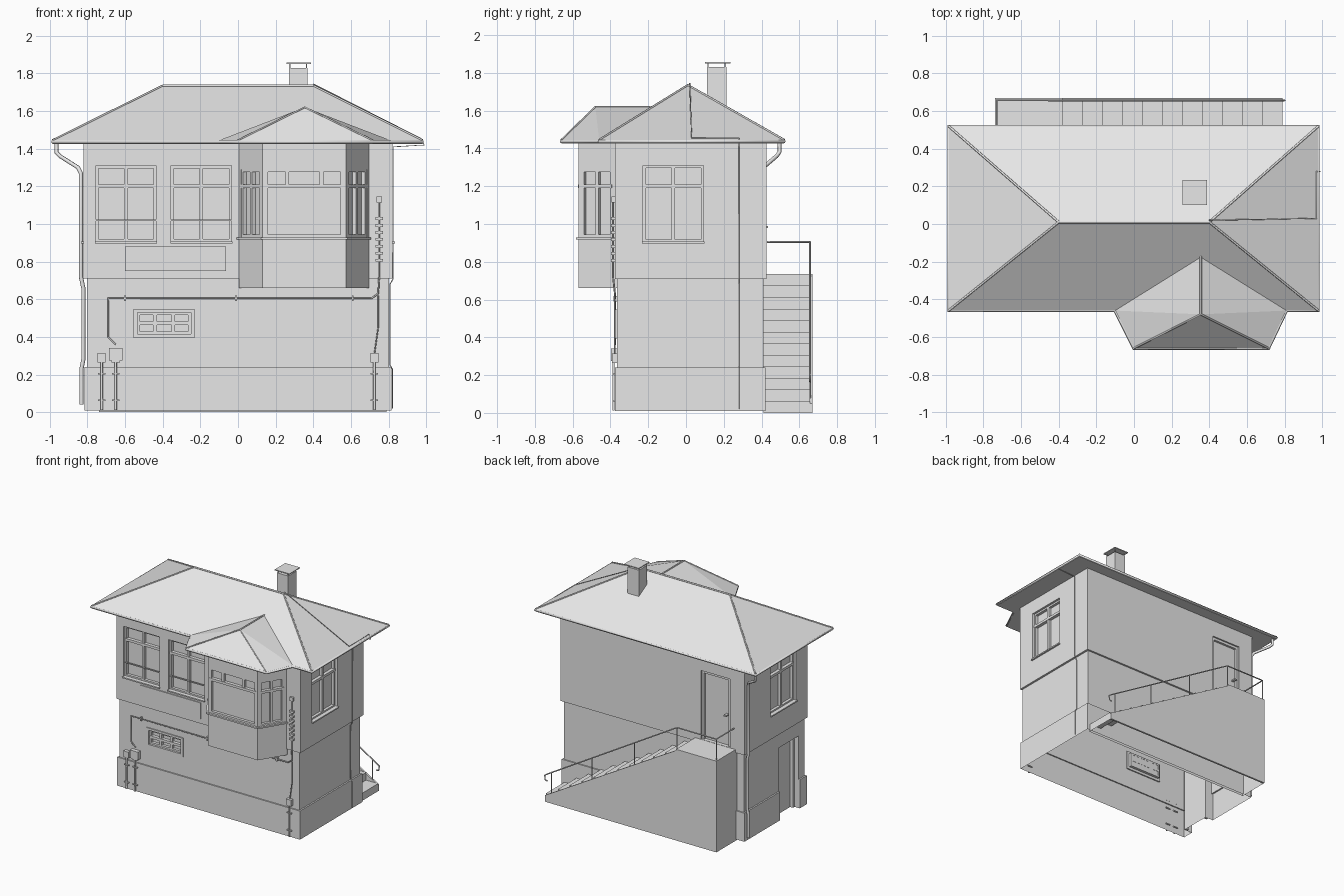
import bpy, bmesh
from math import radians
from mathutils import Matrix, Vector

cube = bpy.data.objects.get("Cube")
if cube:
    bpy.data.objects.remove(cube, do_unlink=True)

GREY = bpy.data.materials.new("plain_grey")
GREY.use_nodes = True
GREY.diffuse_color = (0.8, 0.8, 0.8, 1)
GREY.node_tree.nodes["Principled BSDF"].inputs["Base Color"].default_value = (0.8, 0.8, 0.8, 1)


def finish(name, bm):
    bmesh.ops.recalc_face_normals(bm, faces=bm.faces[:])
    mesh = bpy.data.meshes.new(name)
    bm.to_mesh(mesh)
    bm.free()
    mesh.materials.append(GREY)
    ob = bpy.data.objects.new(name, mesh)
    bpy.context.collection.objects.link(ob)
    return ob


def add_box(bm, lo, hi, mat=Matrix()):
    lo, hi = Vector(lo), Vector(hi)
    m = mat @ Matrix.Translation((lo + hi) / 2) @ Matrix.Diagonal((*(hi - lo), 1))
    bmesh.ops.create_cube(bm, size=1, matrix=m)


def boxes(name, items, mat=Matrix()):
    bm = bmesh.new()
    for lo, hi in items:
        add_box(bm, lo, hi, mat)
    return finish(name, bm)


def prism(name, pts, shift):
    """Extrude a closed outline of 3D points by a vector."""
    bm = bmesh.new()
    face = bm.faces.new([bm.verts.new(p) for p in pts])
    out = bmesh.ops.extrude_face_region(bm, geom=[face], use_keep_orig=True)
    verts = [g for g in out["geom"] if isinstance(g, bmesh.types.BMVert)]
    bmesh.ops.translate(bm, verts=verts, vec=shift)
    return finish(name, bm)


def hull(name, pts):
    bm = bmesh.new()
    for p in pts:
        bm.verts.new(p)
    bmesh.ops.convex_hull(bm, input=bm.verts[:])
    return finish(name, bm)


def tube(name, pts, r, closed=False):
    cu = bpy.data.curves.new(name, "CURVE")
    cu.dimensions = "3D"
    cu.bevel_depth, cu.bevel_resolution, cu.use_fill_caps = r, 1, True
    sp = cu.splines.new("POLY")
    sp.points.add(len(pts) - 1)
    for p, co in zip(sp.points, pts):
        p.co = (*co, 1)
    sp.use_cyclic_u = closed
    cu.materials.append(GREY)
    ob = bpy.data.objects.new(name, cu)
    bpy.context.collection.objects.link(ob)
    select(ob)
    bpy.ops.object.convert(target="MESH")


def select(ob):
    bpy.ops.object.select_all(action="DESELECT")
    ob.select_set(True)
    bpy.context.view_layer.objects.active = ob


def place(x, y, angle):
    """Wall frame: local x runs along the wall, local -y points outward."""
    return Matrix.Translation((x, y, 0)) @ Matrix.Rotation(radians(angle), 4, "Z")


def cut(target, openings):
    bm = bmesh.new()
    for mat, w, z0, z1, depth in openings:
        add_box(bm, (-w / 2, -0.05, z0), (w / 2, depth, z1), mat)
    cutter = finish("opening_cutter", bm)
    cutter.hide_render = True
    mod = target.modifiers.new("openings", "BOOLEAN")
    mod.operation, mod.solver, mod.object = "DIFFERENCE", "EXACT", cutter
    select(target)
    bpy.ops.object.modifier_apply(modifier=mod.name)
    bpy.data.objects.remove(cutter, do_unlink=True)


def window(name, mat, w, z0, z1, depth, upper, lower, transom, rail=None):
    """Frame with transom; upper and lower hold mullion positions as fractions."""
    f, a, b = 0.014, depth - 0.022, depth + 0.002
    h = w / 2
    items = [((-h, a, z0), (-h + f, b, z1)), ((h - f, a, z0), (h, b, z1)),
             ((-h, a, z0), (h, b, z0 + f)), ((-h, a, z1 - f), (h, b, z1)),
             ((-h, a - 0.004, transom - 0.01), (h, b, transom + 0.01))]
    for marks, lo, hi in ((upper, transom, z1), (lower, z0, transom)):
        for t in marks:
            x = -h + t * w
            items.append(((x - 0.01, a, lo), (x + 0.01, b, hi)))
    if rail:
        items.append(((-h, 0.004, rail - 0.004), (h, 0.012, rail + 0.004)))
    boxes(name, items, mat)


# House body: plinth, lower storey and slightly wider upper storey, open below
bm = bmesh.new()
LEVELS = [(0.01, 0.815, -0.375, 0.42), (0.24, 0.815, -0.375, 0.42), (0.24, 0.803, -0.365, 0.41),
          (0.71, 0.803, -0.365, 0.41), (0.71, 0.82, -0.377, 0.425), (1.43, 0.82, -0.377, 0.425)]
rings = [[bm.verts.new(p) for p in ((-x, a, z), (x, a, z), (x, b, z), (-x, b, z))]
         for z, x, a, b in LEVELS]
for r, s in zip(rings, rings[1:]):
    for i in range(4):
        j = (i + 1) % 4
        bm.faces.new((r[i], r[j], s[j], s[i]))
bm.faces.new(rings[0])
bm.faces.new(rings[-1])
body = finish("house_walls", bm)

main_windows = {"front_window_a": place(-0.595, -0.377, 0), "front_window_b": place(-0.195, -0.377, 0),
                "left_window": place(0.82, -0.067, 90), "right_window": place(-0.82, -0.067, -90)}
back_door = place(-0.56, 0.425, 180)
side_door = place(-0.803, -0.16, -90)
cellar = place(-0.393, -0.365, 0)
cut(body, [(m, 0.32, 0.905, 1.31, 0.04) for m in main_windows.values()]
    + [(back_door, 0.26, 0.737, 1.29, 0.03), (side_door, 0.25, -0.05, 0.59, 0.06),
       (cellar, 0.285, 0.415, 0.53, 0.03)])
bm = bmesh.new()
bm.from_mesh(body.data)
bmesh.ops.delete(bm, geom=[f for f in bm.faces if f.normal.z < -0.9 and f.calc_center_median().z < 0.02],
                 context="FACES")
bm.to_mesh(body.data)
bm.free()

for name, m in main_windows.items():
    window(name, m, 0.32, 0.905, 1.31, 0.04, [0.5], [0.5], 1.2, 1.02 if "front" in name else None)
    boxes(name + "_sill", [((-0.165, -0.014, 0.897), (0.165, 0.03, 0.907))], m)

# Doors, cellar window and sign board
boxes("back_door", [((-0.13, 0.012, 0.737), (-0.11, 0.032, 1.29)), ((0.11, 0.012, 0.737), (0.13, 0.032, 1.29)),
                    ((-0.13, 0.012, 1.27), (0.13, 0.032, 1.29)), ((0.08, -0.01, 0.98), (0.1, 0.03, 0.99))], back_door)
boxes("side_door_frame", [((-0.125, 0.035, 0.01), (-0.105, 0.062, 0.59)), ((0.105, 0.035, 0.01), (0.125, 0.062, 0.59)),
                          ((-0.125, 0.035, 0.57), (0.125, 0.062, 0.59))], side_door)
window("cellar_window", cellar, 0.285, 0.415, 0.53, 0.03, [0.33, 0.67], [0.33, 0.67], 0.4725)
boxes("cellar_window_surround", [((-0.163, -0.008, 0.395), (-0.142, 0.01, 0.547)), ((0.142, -0.008, 0.395), (0.163, 0.01, 0.547)),
                                 ((-0.163, -0.008, 0.395), (0.163, 0.01, 0.415)), ((-0.163, -0.008, 0.53), (0.163, 0.01, 0.547))], cellar)
boxes("sign_board", [((-0.6, -0.385, 0.75), (-0.065, -0.37, 0.88))])

# Bay window
BAY = [(0.005, -0.36), (0.005, -0.377), (0.13, -0.57), (0.575, -0.57), (0.695, -0.377), (0.695, -0.36)]
bay = prism("bay_walls", [(x, y, 0.66) for x, y in BAY], (0, 0, 0.77))
bay_windows = {"bay_front_window": (place(0.3525, -0.57, 0), 0.415),
               "bay_right_window": (place(0.0675, -0.4735, -57), 0.19),
               "bay_left_window": (place(0.635, -0.4735, 58.2), 0.19)}
cut(bay, [(m, w, 0.93, 1.29, 0.025) for m, w in bay_windows.values()])
for name, (m, w) in bay_windows.items():
    front = "front" in name
    window(name, m, w, 0.93, 1.29, 0.025, [0.28, 0.72] if front else [0.5], [] if front else [0.5], 1.2)
prism("bay_sill", [(x, y, 0.917) for x, y in
                   ((-0.012, -0.37), (0.122, -0.583), (0.583, -0.583), (0.712, -0.37))], (0, 0, 0.012))

# Roof: eaves slab, hipped main roof, bay roof, gutter and ridge caps
EAVES = [(-0.985, -0.46), (-0.1, -0.46), (0, -0.66), (0.715, -0.66),
         (0.81, -0.46), (0.98, -0.46), (0.98, 0.52), (-0.985, 0.52)]
prism("eaves", [(x, y, 1.425) for x, y in EAVES], (0, 0, 0.02))
corners = [(*EAVES[i], 1.445) for i in (0, 5, 6, 7)]
ridge = [(-0.4, 0.01, 1.735), (0.4, 0.01, 1.735)]
hull("main_roof", corners + ridge)
bay_ridge = [(0.355, -0.48, 1.62), (0.355, -0.17, 1.62)]
hull("bay_roof", [(*p, 1.445) for p in EAVES[1:5]] + bay_ridge)
tube("gutter", [(x, y, 1.437) for x, y in EAVES], 0.01, True)
tube("ridge_cap", ridge, 0.007)
tube("bay_ridge_cap", bay_ridge, 0.006)
for c, end in zip(corners, (0, 1, 1, 0)):
    tube("hip_cap", [c, ridge[end]], 0.006)
for x, y in EAVES[2:4]:
    tube("bay_hip_cap", [(x, y, 1.445), bay_ridge[0]], 0.005)

# Chimney with raised cover
boxes("chimney", [((0.27, 0.11, 1.55), (0.37, 0.215, 1.83))])
boxes("chimney_cover", [((0.257, 0.1, 1.85), (0.388, 0.235, 1.857))]
      + [((x, y, 1.82), (x + 0.006, y + 0.006, 1.852)) for x in (0.272, 0.362) for y in (0.113, 0.205)])

# Outside stairs with landing and side wall
STEPS = 11
run, rise = 1.17 / STEPS, 0.735 / (STEPS + 1)
profile = [(0.79, 0.41, 0)]
for i in range(STEPS + 1):
    x = 0.79 - run * i
    profile += [(x, 0.41, rise * (i + 1)), (x - run if i < STEPS else -0.74, 0.41, rise * (i + 1))]
profile.append((-0.74, 0.41, 0))
stairs = prism("stairs", profile, (0, 0.246, 0))
bm = bmesh.new()
bm.from_mesh(stairs.data)
bmesh.ops.delete(bm, geom=[f for f in bm.faces if f.normal.z < -0.9], context="FACES")
bm.to_mesh(stairs.data)
bm.free()
prism("stair_side_wall", [(x, 0.655, z) for x, z in
                          ((0.79, 0), (0.79, 0.05), (-0.38, 0.725), (-0.38, 0.735), (-0.74, 0.735), (-0.74, 0))], (0, 0.015, 0))

# Handrail and posts
tube("handrail", [(-0.73, 0.43, 0.905), (-0.73, 0.657, 0.905), (-0.38, 0.657, 0.905), (0.77, 0.657, 0.225),
                  (0.8, 0.657, 0.205), (0.795, 0.657, 0.17), (0.775, 0.657, 0.165)], 0.005)
for x in (-0.73, -0.38, 0.0, 0.38, 0.74):
    top = 0.905 - max(0, x + 0.38) * 0.591
    tube("rail_post", [(x, 0.657, top - 0.2), (x, 0.657, top)], 0.004)

# Downpipe at the back right corner, and lightning wire on the left side
tube("downpipe", [(-0.965, 0.495, 1.43), (-0.965, 0.495, 1.38), (-0.945, 0.48, 1.36), (-0.85, 0.41, 1.3),
                  (-0.835, 0.395, 1.27), (-0.835, 0.395, 0.72), (-0.822, 0.395, 0.66),
                  (-0.822, 0.395, 0.28), (-0.832, 0.395, 0.23), (-0.832, 0.395, 0.04)], 0.011)
tube("lightning_wire", [(0.4, 0.02, 1.745), (0.97, 0.03, 1.455), (0.97, 0.28, 1.455), (0.99, 0.28, 1.42),
                        (0.825, 0.28, 1.41), (0.825, 0.28, 0.71), (0.808, 0.28, 0.68), (0.808, 0.28, 0.25),
                        (0.82, 0.28, 0.23), (0.82, 0.28, 0.02)], 0.003)

# Conduits, junction boxes and insulators on the front wall
Y = -0.376
tube("long_conduit", [(-0.65, Y, 0.36), (-0.69, Y, 0.4), (-0.69, Y, 0.605), (0.71, Y, 0.605), (0.745, Y, 0.63),
                      (0.75, Y - 0.01, 0.72), (0.75, Y - 0.01, 1.12)], 0.005)
tube("short_conduit", [(0.725, Y, 0.31), (0.745, Y, 0.45), (0.745, Y, 0.62)], 0.004)
for x in (-0.725, -0.65, 0.725):
    tube("ground_pipe", [(x, Y - 0.008, 0.012), (x, Y - 0.008, 0.28)], 0.007)
    boxes("junction_box", [((x - 0.022, Y - 0.016, 0.265), (x + 0.022, Y + 0.012, 0.315))])
    boxes("pipe_clips", [((x - 0.02, Y - 0.012, z), (x + 0.02, Y + 0.01, z + 0.008)) for z in (0.06, 0.2)])
boxes("switch_box", [((-0.685, Y - 0.02, 0.275), (-0.615, Y + 0.012, 0.34))])
boxes("conduit_clips", [((x - 0.005, Y - 0.008, 0.59), (x + 0.005, Y + 0.012, 0.62)) for x in (-0.6, -0.01, 0.61)])
boxes("insulators", [((0.732, Y - 0.02, 0.8 + 0.037 * i), (0.77, Y, 0.815 + 0.037 * i)) for i in range(7)])
boxes("lamp_box", [((0.735, Y - 0.018, 1.115), (0.765, Y, 1.145))])
